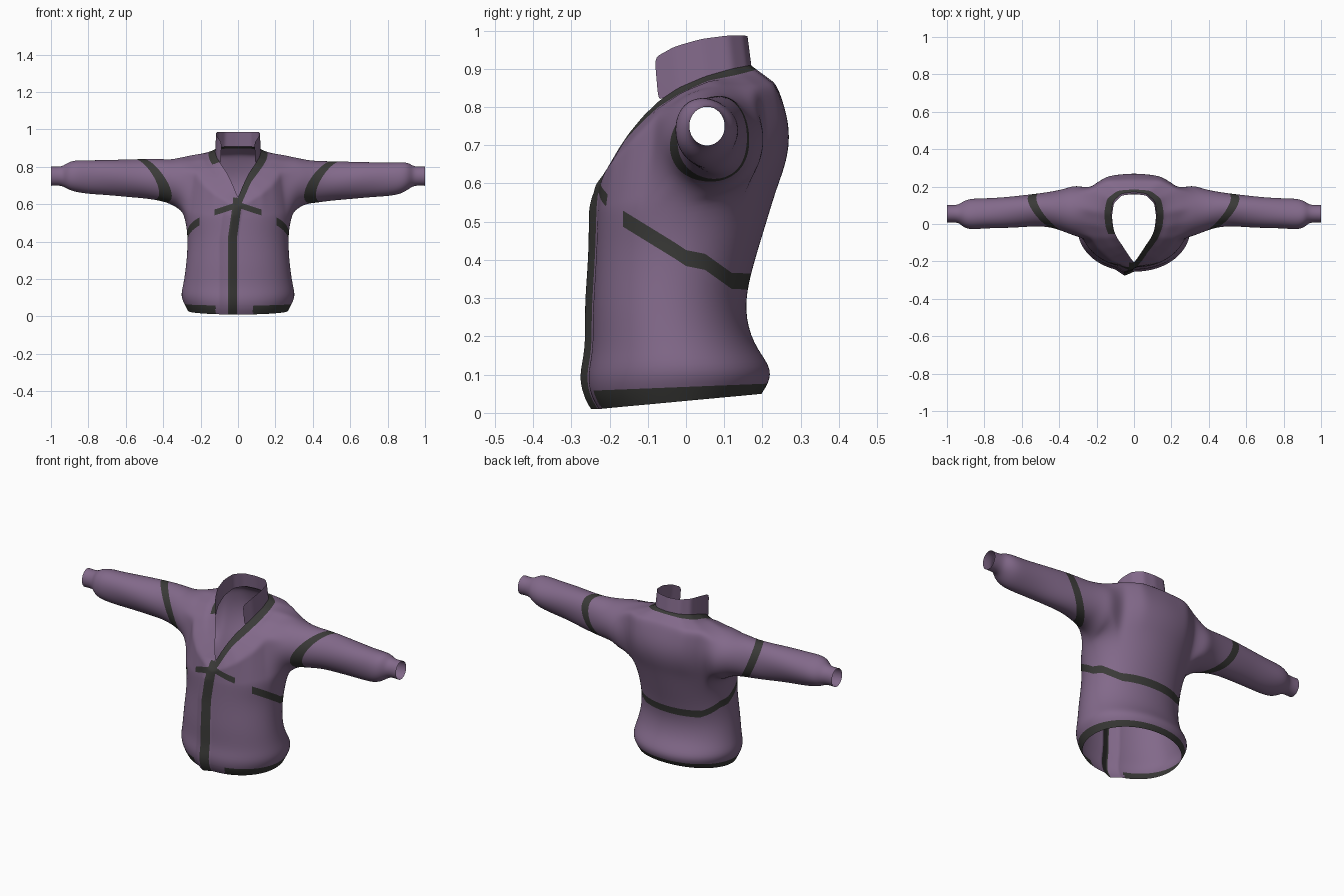
import bpy, bmesh, math
from mathutils import Vector

if "Cube" in bpy.data.objects:
    bpy.data.objects.remove(bpy.data.objects["Cube"])


def material(name, color):
    m = bpy.data.materials.new(name)
    m.diffuse_color = (*color, 1)
    m.use_nodes = True
    m.node_tree.nodes["Principled BSDF"].inputs["Base Color"].default_value = m.diffuse_color
    return m


PURPLE = material("purple_cloth", (0.225, 0.142, 0.255))
DARK = material("dark_trim", (0.042, 0.042, 0.039))

H = 27                      # columns per half, from centre front to centre back
N = 2 * H
STEP = 3                    # columns per control point

# Half outlines from centre front to centre back
ANGLES = [0, 14, 28, 45, 65, 83, 102, 128, 153, 180]
NECK = [(0, -.205, .635), (.02, -.18, .685), (.04, -.15, .73), (.064, -.113, .775),
        (.092, -.072, .815), (.114, -.02, .85), (.123, .05, .88), (.113, .12, .90),
        (.07, .162, .908), (0, .172, .908)]
SHOULDER = [(0, -.23, .585), (.07, -.218, .62), (.13, -.192, .66), (.19, -.14, .715),
            (.235, -.075, .78), (.255, 0, .832), (.26, .08, .862), (.24, .185, .85),
            (.145, .235, .855), (0, .237, .86)]
# Torso rings: front z, back z, half width, front y, back y
TORSO = [(.01, .05, .268, -.228, .198), (.045, .08, .285, -.25, .218),
         (.10, .12, .308, -.259, .225), (.16, .18, .292, -.243, .175),
         (.26, .27, .278, -.245, .152), (.36, .36, .27, -.238, .168),
         (.44, .47, .27, -.234, .202), (.52, .58, .29, -.232, .235)]
# Sleeve rings: x, centre y, centre z, radius y, radius z
SLEEVE = [(.31, .072, .71, .138, .14), (.36, .072, .72, .12, .118),
          (.42, .077, .725, .1, .112), (.5, .08, .73, .088, .105),
          (.6, .07, .735, .085, .1), (.7, .06, .74, .082, .094),
          (.8, .055, .74, .08, .09), (.87, .05, .745, .084, .085),
          (.91, .05, .75, .072, .072), (.935, .055, .75, .049, .054),
          (.965, .055, .75, .046, .05), (1.0, .055, .75, .047, .052)]


def sample(table, t):
    i = min(int(t), len(table) - 2)
    return Vector(table[i]).lerp(Vector(table[i + 1]), t - i)


def angle_at(t):
    i = min(int(t), len(ANGLES) - 2)
    return math.radians(ANGLES[i] + (ANGLES[i + 1] - ANGLES[i]) * (t - i))


def torso_point(ring, t):
    zf, zb, w, yf, yb = ring
    a = angle_at(t)
    s, c = math.sin(a), math.cos(a)
    k = (abs(s) ** 2.08 + abs(c) ** 2.08) ** (-1 / 2.08)
    f = (1 - c) / 2
    return Vector((w * s * k, (yf + yb) / 2 - (yb - yf) / 2 * c * k, zf + (zb - zf) * f))


def half_row(point):
    """Mirror a half outline function into a full ring of points."""
    row = []
    for c in range(N):
        p = point((c if c <= H else N - c) / STEP)
        row.append(Vector((p.x if c <= H else -p.x, p.y, p.z)))
    return row


def finish(bm, name, levels):
    bmesh.ops.recalc_face_normals(bm, faces=bm.faces)
    me = bpy.data.meshes.new(name)
    bm.to_mesh(me)
    bm.free()
    me.materials.append(PURPLE)
    me.materials.append(DARK)
    ob = bpy.data.objects.new(name, me)
    bpy.context.collection.objects.link(ob)
    bpy.context.view_layer.objects.active = ob
    ob.select_set(True)
    mod = ob.modifiers.new("smooth", 'SUBSURF')
    mod.levels = mod.render_levels = levels
    bpy.ops.object.modifier_apply(modifier=mod.name)
    ob.data.polygons.foreach_set("use_smooth", [True] * len(ob.data.polygons))
    ob.select_set(False)
    return ob


# Torso and yoke rows
rows = [half_row(lambda t, r=r: torso_point(r, t)) for r in TORSO]
LOW = len(rows) - 1
ARM_ROWS = 6


def yoke_point(t, s):
    p = torso_point(TORSO[-1], t).lerp(sample(SHOULDER, t), s)
    p.y += .035 * math.sin(math.pi * s) * max(0, -math.cos(angle_at(t))) ** .7
    return p


def neck_point(t, s):
    if s == .72:            # the neck band narrows towards the back and stands up
        s += .1 * max(0, t - 6) / 3
        drop = .013 * max(0, 1 - abs(t - 5) / 3)
    else:
        drop = 0
    return sample(SHOULDER, t).lerp(sample(NECK, t), s) - Vector((0, 0, drop))


for i in range(1, ARM_ROWS + 1):
    rows.append(half_row(lambda t: yoke_point(t, i / ARM_ROWS)))
HIGH = len(rows) - 1
for s in (.25, .5, .72, 1):
    rows.append(half_row(lambda t: neck_point(t, s)))

bm = bmesh.new()
grid = [[bm.verts.new(p) for p in row] for row in rows]
C0, C1 = 12, 21             # columns of the armhole
for r in range(len(rows) - 1):
    for c in range(N):
        m = c if c < H else N - 1 - c
        if LOW <= r < HIGH and C0 <= m < C1:
            continue
        d = (c + 1) % N
        f = bm.faces.new((grid[r][c], grid[r][d], grid[r + 1][d], grid[r + 1][c]))
        # neck seam and the trim on one lapel
        if r == len(rows) - 2:
            z = f.calc_center_median().z
            f.material_index = 1 if (c < H or z > .82) else 0

# Sleeves grown from the armholes
path = ([(LOW, c) for c in range(C0, C1)] + [(r, C1) for r in range(LOW, HIGH)]
        + [(HIGH, c) for c in range(C1, C0, -1)] + [(r, C0) for r in range(HIGH, LOW, -1)])
M = len(path)
for side in (1, -1):
    prev = [grid[r][c if side > 0 else (N - c) % N] for r, c in path]
    for k, (x, yc, zc, ry, rz) in enumerate(SLEEVE):
        ring = []
        zc -= side * .006 if 1 < k < 8 else 0
        for i in range(M):
            a = math.radians(-135) + 2 * math.pi * i / M
            fold = 1 + (.035 * math.sin(3 * a + x * 9) if 2 < k < 9 else 0)
            ring.append(bm.verts.new((side * x, yc + ry * fold * math.cos(a),
                                      zc + rz * fold * math.sin(a))))
        for i in range(M):
            j = (i + 1) % M
            bm.faces.new((prev[i], prev[j], ring[j], ring[i]))
        prev = ring
jacket = finish(bm, "jacket_body", 2)

# Painted trim: hem, zip, lapel, chest seam, waist stripe and sleeve bands
WAIST = [(-.165, .508), (-.03, .425), (0, .405), (.05, .395), (.12, .345), (.3, .34)]
ZIP = [(-.03, -.1), (-.03, .42), (-.004, .6), (-.002, .64)]
LAPEL = [(.022, .61), (.055, .685), (.076, .73), (.101, .775), (.13, .815)]


def along(table, v, key):
    """Read the other coordinate of a broken line at v, or a far value outside it."""
    for a, b in zip(table, table[1:]):
        if a[key] <= v <= b[key]:
            return a[1 - key] + (b[1 - key] - a[1 - key]) * (v - a[key]) / (b[key] - a[key])
    return -9


def sleeve_offset(p):
    return abs(p.x) - (.468 + .44 * (p.z - .725) + .58 * (p.y - .07))


def is_trim(p):
    x, y, z = p
    ax = abs(x)
    front = y < -.12
    if ax > .33:
        return abs(sleeve_offset(p)) < .024
    if z < .06 + .04 * (y + .2) and not (front and -.12 < x < .08):
        return True
    if front and z < .635 and abs(x - along(ZIP, z, 1)) < .024:
        return True
    if y < -.05 and 0 < x < along(LAPEL, z, 1):
        return True
    if front and ax < .125 and abs(z - (.597 - .33 * ax)) < .016:
        return True
    return (ax > .17 or y > 0) and abs(z - along(WAIST, y, 0)) < .021


bm = bmesh.new()
bm.from_mesh(jacket.data)
for v in bm.verts:          # raised zip placket
    if v.co.y < -.15 and v.co.z < .64:
        d = v.co.x - along(ZIP, v.co.z, 1)
        v.co.y -= .024 * max(0, 1 - abs(d + .02) / .05) * min(1, (.64 - v.co.z) / .1)


def cut(region, co, no):
    """Score the cloth along a plane so trim edges stay clean."""
    faces = [f for f in bm.faces if region(f.calc_center_median())]
    geom = faces + list({e for f in faces for e in f.edges})
    geom += list({v for f in faces for v in f.verts})
    bmesh.ops.bisect_plane(bm, geom=geom, plane_co=co, plane_no=no, dist=1e-5)


cut(lambda p: p.z < .12 and abs(p.x) < .33, (0, -.2, .06), (0, -.04, 1))
for side in (1, -1):
    for w in (-.024, .024):
        cut(lambda p: side * p.x > .32 and abs(sleeve_offset(p)) < .05,
            (side * (.468 + w), .07, .725), (side, -.58, -.44))
        # chest seam halves
        cut(lambda p: p.y < -.12 and -.01 < side * p.x < .14 and .5 < p.z < .65,
            (0, 0, .597 + w * .667), (side * .33, 0, 1))
    cut(lambda p: p.y < -.12 and abs(p.x - side * .125) < .03 and .5 < p.z < .6,
        (side * .125, 0, 0), (1, 0, 0))
for w in (-1, 1):
    for (y0, z0), (y1, z1) in zip(WAIST, WAIST[1:]):
        cut(lambda p: y0 - .012 < p.y < y1 + .012 and abs(p.x) < .33
            and (abs(p.x) > .16 or p.y > 0) and abs(p.z - along(WAIST, p.y, 0)) < .05,
            (0, y0, z0 + w * .021), (0, z0 - z1, y1 - y0))
    for (x0, z0), (x1, z1) in zip(ZIP, ZIP[1:]):
        cut(lambda p: p.y < -.12 and z0 - .012 < p.z < z1 + .012 and abs(p.x) < .08,
            (x0 + w * .024, 0, z0), (z1 - z0, 0, x0 - x1))
for (x0, z0), (x1, z1) in zip(LAPEL, LAPEL[1:]):
    cut(lambda p: p.y < -.04 and z0 - .008 < p.z < z1 + .008 and 0 < p.x < .16,
        (x0, 0, z0), (z1 - z0, 0, x0 - x1))
cut(lambda p: abs(p.y + .165) < .03 and .45 < p.z < .56, (0, -.165, 0), (0, 1, 0))
for f in bm.faces:
    if is_trim(f.calc_center_median()):
        f.material_index = 1
bm.to_mesh(jacket.data)
bm.free()

# Standing collar, open at the front
HEIGHTS = [.114, .108, .098, .087, .079, .077]
START = 4 * STEP
bm = bmesh.new()
strips = []
for s in (0, .33, .67, 1):
    strip = []
    for c in range(START, N - START + 1):
        t = (c if c <= H else N - c) / STEP
        p = sample(NECK, t)
        i = min(int(t - 4), 4)
        h = HEIGHTS[i] + (HEIGHTS[i + 1] - HEIGHTS[i]) * (t - 4 - i)
        x = p.x * (1 - .04 * s)
        strip.append(bm.verts.new((x if c <= H else -x, p.y - .01 * s, p.z + h * s)))
    strips.append(strip)
for a, b in zip(strips, strips[1:]):
    for i in range(len(a) - 1):
        bm.faces.new((a[i], a[i + 1], b[i + 1], b[i]))
finish(bm, "collar", 2)
